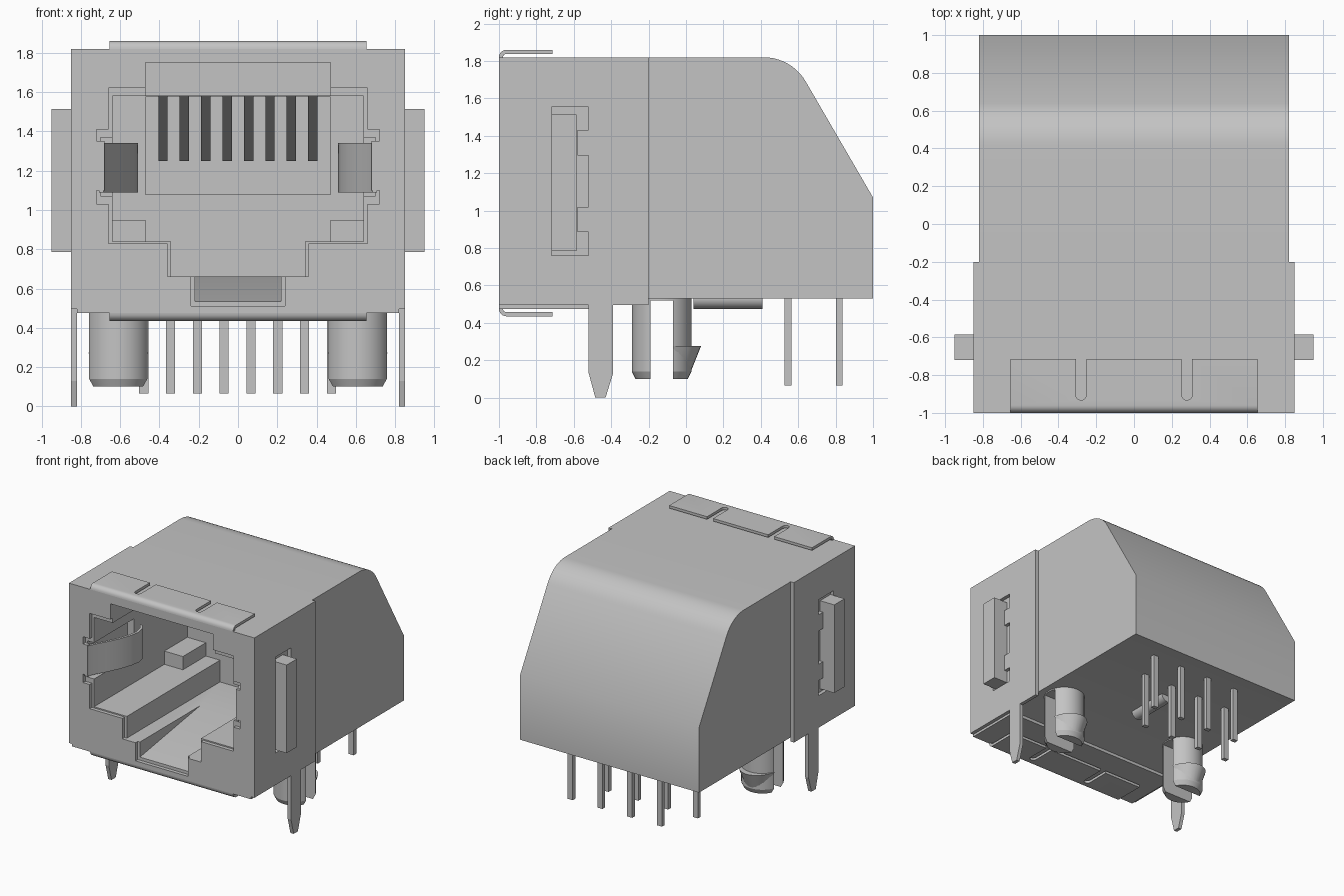
import bpy, bmesh, math
from mathutils import Matrix, Vector

cube = bpy.data.objects.get("Cube")
if cube:
    bpy.data.objects.remove(cube, do_unlink=True)

grey = bpy.data.materials.new("light grey")
grey.use_nodes = True
grey.diffuse_color = (0.55, 0.55, 0.55, 1)
grey.node_tree.nodes["Principled BSDF"].inputs["Base Color"].default_value = (0.55, 0.55, 0.55, 1)


def finish(name, bm):
    bmesh.ops.recalc_face_normals(bm, faces=bm.faces)
    me = bpy.data.meshes.new(name)
    bm.to_mesh(me)
    bm.free()
    me.materials.append(grey)
    ob = bpy.data.objects.new(name, me)
    bpy.context.collection.objects.link(ob)
    return ob


def prism(name, pts, axis, a, b):
    """Extrude a 2D outline along an axis from a to b."""
    place = {"x": lambda p, t: (t, p[0], p[1]),
             "y": lambda p, t: (p[0], t, p[1]),
             "z": lambda p, t: (p[0], p[1], t)}[axis]
    bm = bmesh.new()
    face = bm.faces.new([bm.verts.new(place(p, a)) for p in pts])
    ext = bmesh.ops.extrude_face_region(bm, geom=[face])
    move = Vector(place((0, 0), b - a))
    bmesh.ops.translate(bm, vec=move, verts=[v for v in ext["geom"] if isinstance(v, bmesh.types.BMVert)])
    return finish(name, bm)


def box(name, x0, x1, y0, y1, z0, z1):
    return prism(name, [(x0, y0), (x1, y0), (x1, y1), (x0, y1)], "z", z0, z1)


def cone(name, r1, r2, z0, z1, center, sx=1.0):
    bm = bmesh.new()
    m = Matrix.Translation((center[0], center[1], (z0 + z1) / 2)) @ Matrix.Diagonal((sx, 1, 1, 1))
    bmesh.ops.create_cone(bm, cap_ends=True, segments=32, radius1=r1, radius2=r2, depth=z1 - z0, matrix=m)
    return finish(name, bm)


def cut(ob, *cutters):
    for c in cutters:
        c.hide_render = True
        mod = ob.modifiers.new("cut", "BOOLEAN")
        mod.operation = "DIFFERENCE"
        mod.solver = "EXACT"
        mod.object = c
        bpy.context.view_layer.objects.active = ob
        bpy.ops.object.modifier_apply(modifier=mod.name)
        bpy.data.objects.remove(c, do_unlink=True)


def smooth(ob):
    bpy.ops.object.select_all(action="DESELECT")
    ob.select_set(True)
    bpy.context.view_layer.objects.active = ob
    bpy.ops.object.shade_smooth_by_angle(angle=math.radians(35))


def mirrored(half):
    """Complete a right-half outline across x = 0."""
    return half + [(-x, z) for x, z in reversed(half)]


# Housing with rounded, sloping back
bend = [(0.415 + 0.26 * math.cos(math.radians(a)), 1.56 + 0.26 * math.sin(math.radians(a)))
        for a in range(30, 91, 6)]
housing = prism("housing", [(-0.97, 0.5), (-0.5, 0.5), (-0.38, 0.53), (1, 0.53), (1, 1.07)] + bend
                + [(-0.2, 1.82), (-0.2, 1.79), (-0.97, 1.79)], "x", -0.82, 0.82)
socket = mirrored([(0.64, 1.58), (0.64, 0.84), (0.34, 0.84), (0.34, 0.66)])
cut(housing,
    prism("socket_cutter", socket, "y", -1.1, 0.25),
    box("top_notch_cutter", -0.47, 0.47, -1.1, -0.6, 1.5, 1.75),
    box("contact_recess_cutter", -0.47, 0.47, 0.1, 0.45, 1.08, 1.575),
    prism("latch_ramp_cutter", [(-1.1, 0.52), (-0.97, 0.535), (-0.15, 0.665), (-0.15, 0.75), (-1.1, 0.75)],
          "x", -0.22, 0.22),
    box("left_spring_cutter", 0.6, 0.7, -1.1, -0.45, 1.07, 1.37),
    box("right_spring_cutter", -0.7, -0.6, -1.1, -0.45, 1.07, 1.37))
smooth(housing)

# Metal shield sleeve with front opening and side windows
shield = box("shield", -0.85, 0.85, -1, -0.2, 0.495, 1.82)
opening = mirrored([(0.47, 1.75), (0.47, 1.62), (0.66, 1.62), (0.66, 1.41), (0.72, 1.41), (0.72, 1.35),
                    (0.68, 1.35), (0.68, 1.10), (0.72, 1.10), (0.72, 1.03), (0.66, 1.03), (0.66, 0.83),
                    (0.36, 0.83), (0.36, 0.66), (0.24, 0.66), (0.24, 0.51)])
window = [(-0.72, 0.76), (-0.52, 0.76), (-0.52, 0.885), (-0.58, 0.885), (-0.58, 1.02), (-0.52, 1.02),
          (-0.52, 1.295), (-0.58, 1.295), (-0.58, 1.43), (-0.52, 1.43), (-0.52, 1.555), (-0.72, 1.555)]
cut(shield,
    box("sleeve_cutter", -0.82, 0.82, -0.97, 0, 0.3, 1.79),
    prism("opening_cutter", opening, "y", -1.1, -0.9),
    prism("window_cutter", window, "x", -1, 1))
box("shield_bottom", -0.82, 0.82, -1, -0.52, 0.475, 0.5)

# Folded grounding tabs above and below
arc = [math.radians(a) for a in range(180, 89, -15)]
lip = ([(-0.96 + 0.04 * math.cos(a), 1.82 + 0.04 * math.sin(a)) for a in arc]
       + [(-0.715, 1.86), (-0.715, 1.838)]
       + [(-0.96 + 0.018 * math.cos(a), 1.82 + 0.018 * math.sin(a)) for a in reversed(arc)])
for name, flip in (("top_tabs", False), ("bottom_tabs", True)):
    pts = [(y, 2.295 - z) for y, z in lip] if flip else lip
    tabs = prism(name, pts, "x", -0.655, 0.655)
    zmid = 0.447 if flip else 1.848
    for x in (-0.28, 0.28):
        slot = [(x + 0.0275 * math.cos(math.radians(a)), -0.905 + 0.0275 * math.sin(math.radians(a)))
                for a in range(180, 361, 20)] + [(x + 0.0275, -0.6), (x - 0.0275, -0.6)]
        cut(tabs, prism("slot_cutter", slot, "z", zmid - 0.022, zmid + 0.03))
    smooth(tabs)

for side, s in (("left", 1), ("right", -1)):
    # Side latch bars
    box(side + "_side_bar", *sorted((s * 0.81, s * 0.95)), -0.72, -0.585, 0.785, 1.515)
    # Shield solder legs
    prism(side + "_shield_leg", [(-0.52, 0.51), (-0.52, 0.13), (-0.485, 0), (-0.43, 0), (-0.39, 0.13),
                                 (-0.39, 0.51)], "x", s * 0.82, s * 0.85)
    # Curved contact springs inside the opening
    path = [(0.685, -1), (0.66, -0.94), (0.61, -0.85), (0.56, -0.75), (0.525, -0.65), (0.51, -0.57),
            (0.525, -0.5), (0.56, -0.45)]
    spring = [(s * x, y) for x, y in path] + [(s * (x + 0.022), y) for x, y in reversed(path)]
    smooth(prism(side + "_spring", spring, "z", 1.09, 1.34))
    # Stop blocks on the socket floor
    box(side + "_stop_block", *sorted((s * 0.47, s * 0.645)), -0.05, 0.255, 0.835, 0.95)
    # Split mounting pegs with a barb on the rear half
    c = (s * 0.61, -0.13)
    for name, r1, r2, z0, z1 in (("_peg", 0.16, 0.16, 0.14, 0.535), ("_peg_tip", 0.14, 0.16, 0.1, 0.14)):
        peg = cone(side + name, r1, r2, z0, z1, c)
        cut(peg, box("split_cutter", c[0] - 0.3, c[0] + 0.3, -0.19, -0.07, 0, 0.52))
        smooth(peg)
    barb = cone(side + "_peg_barb", 0.14, 0.21, 0.1, 0.275, c, 0.76)
    cut(barb, box("barb_cutter", c[0] - 0.3, c[0] + 0.3, -0.5, -0.07, 0, 0.5))
    smooth(barb)

# Eight sloping contacts and two staggered rows of solder pins
for i in range(8):
    x = -0.382 + 0.109 * i
    prism(f"contact_{i + 1}", [(-0.55, 1.585), (0.3, 1.25), (0.3, 1.28), (-0.47, 1.585)],
          "x", x - 0.024, x + 0.024)
    px = -0.48 + 0.1365 * i
    py = 0.82 if i % 2 else 0.545
    box(f"solder_pin_{i + 1}", px - 0.023, px + 0.023, py - 0.018, py + 0.018, 0.065, 0.54)

# Rounded rib under the housing
rib = [(0.055 * math.cos(math.radians(a)), 0.53 + 0.055 * math.sin(math.radians(a))) for a in range(0, 360, 15)]
smooth(prism("underside_rib", rib, "y", 0.04, 0.41))
